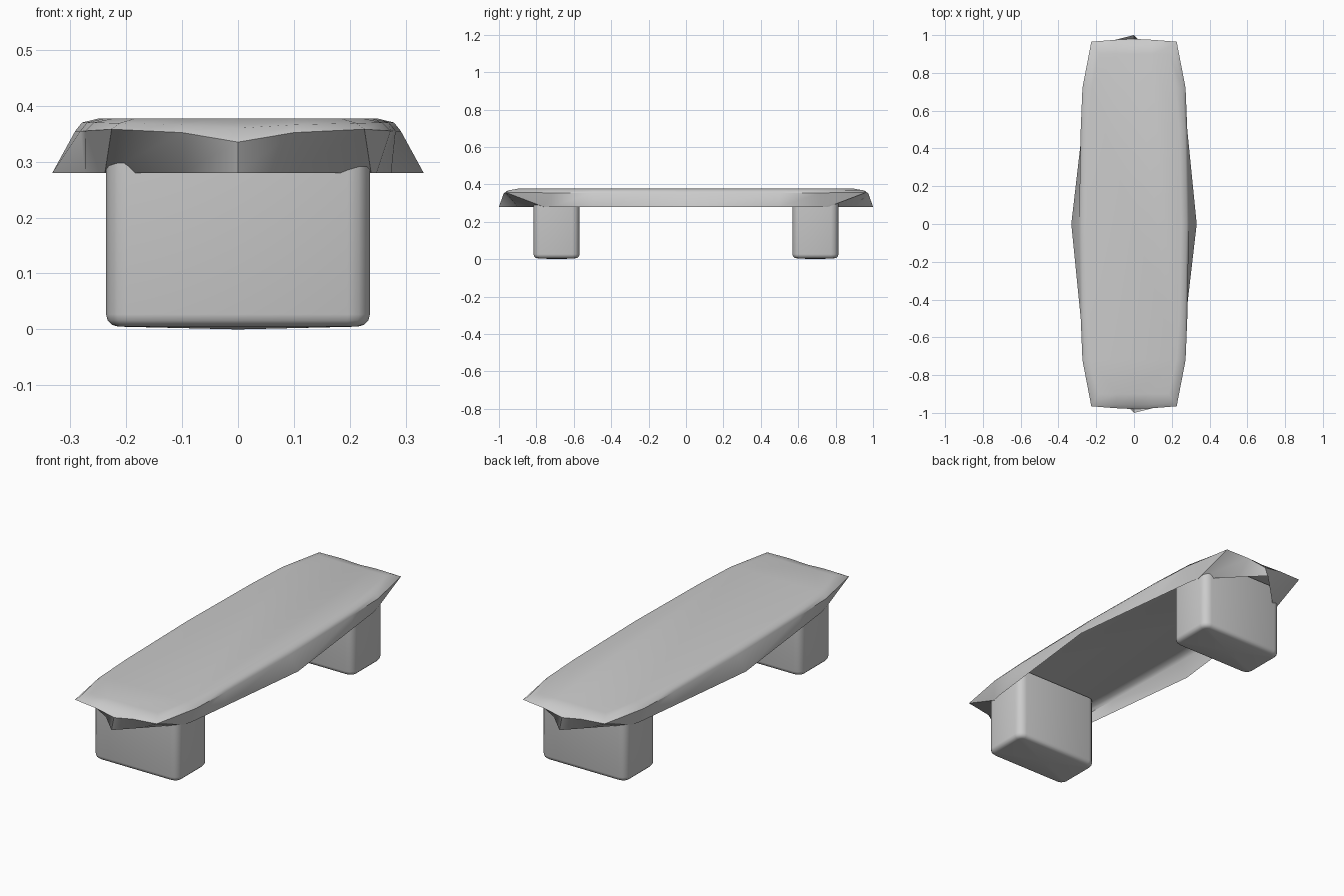
import bpy, bmesh, math

if "Cube" in bpy.data.objects:
    bpy.data.objects.remove(bpy.data.objects["Cube"])


def add_object(name, bm, angle):
    bmesh.ops.recalc_face_normals(bm, faces=bm.faces)
    mesh = bpy.data.meshes.new(name)
    bm.to_mesh(mesh)
    bm.free()
    obj = bpy.data.objects.new(name, mesh)
    bpy.context.collection.objects.link(obj)
    bpy.ops.object.select_all(action='DESELECT')
    obj.select_set(True)
    bpy.context.view_layer.objects.active = obj
    bpy.ops.object.shade_smooth_by_angle(angle=math.radians(angle))
    return obj


def full_ring(quarter):
    """Mirror a quarter outline (side middle to end middle) into a closed ring."""
    half = quarter + [(-x, y, z) for x, y, z in quarter[-2::-1]]
    return half + [(x, -y, z) for x, y, z in half[-2:0:-1]]


# Seat: thin open-bottomed shell, flared skirt below a rounded slab top
rings = [
    [(.332, 0, .28), (.274, .5, .28), (.248, .72, .28),
     (.238, .76, .28), (.10, .90, .28), (0, 1.0, .28)],
    [(.291, 0, .355), (.282, .5, .355), (.273, .72, .355),
     (.226, .965, .358), (.10, .975, .352), (0, .98, .335)],
    [(.279, 0, .37), (.27, .5, .37), (.258, .72, .37),
     (.212, .945, .369), (.10, .955, .366), (0, .958, .36)],
    [(.25, 0, .377), (.24, .5, .377), (.225, .72, .377),
     (.185, .90, .377), (.09, .90, .377), (0, .90, .377)],
]
bm = bmesh.new()
loops = [[bm.verts.new(p) for p in full_ring(q)] for q in rings]
for low, high in zip(loops, loops[1:]):
    n = len(low)
    for i in range(n):
        j = (i + 1) % n
        bm.faces.new((low[i], low[j], high[j], high[i]))
bm.faces.new(loops[-1])
add_object("seat", bm, 50)

# Legs: two wide rounded blocks, slightly domed underneath
for name, side in (("front_leg", -1), ("back_leg", 1)):
    bm = bmesh.new()
    bmesh.ops.create_cube(bm, size=1)
    for v in bm.verts:
        v.co.x *= .472
        v.co.y = v.co.y * .246 + side * .692
        v.co.z = .005 if v.co.z < 0 else .37
    upright = [e for e in bm.edges
               if abs(e.verts[0].co.z - e.verts[1].co.z) > .1]
    bmesh.ops.bevel(bm, geom=upright, offset=.04, segments=3,
                    profile=.5, affect='EDGES')
    bottom = [e for e in bm.edges if all(v.co.z < .01 for v in e.verts)]
    bmesh.ops.bevel(bm, geom=bottom, offset=.022, segments=3,
                    profile=.5, affect='EDGES')
    base = [f for f in bm.faces if all(v.co.z < .0055 for v in f.verts)]
    dome = bmesh.ops.poke(bm, faces=base)
    for v in dome["verts"]:
        v.co.z = 0
    add_object(name, bm, 50)
